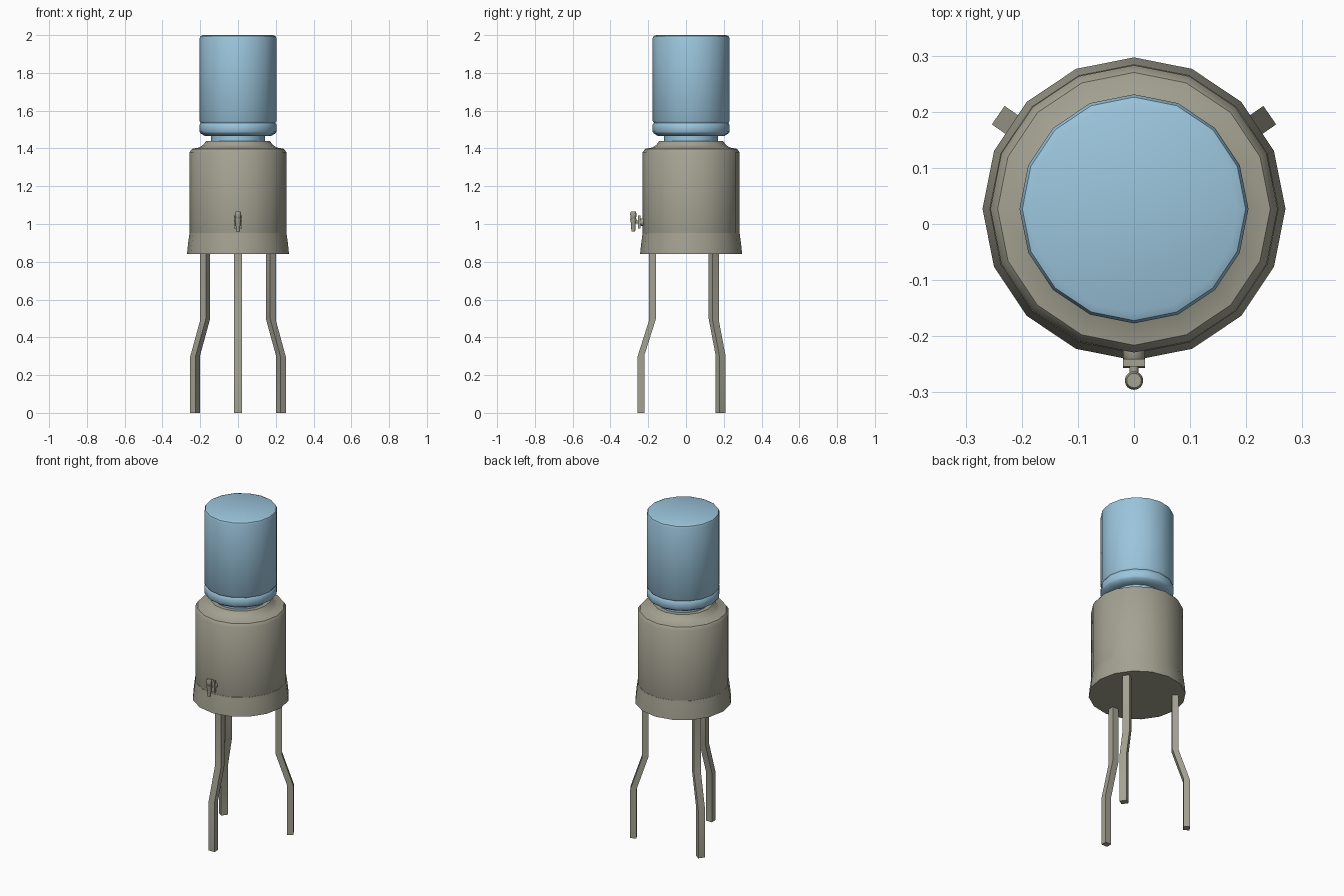
import bpy, bmesh
from math import sin, cos, pi, radians

if "Cube" in bpy.data.objects:
    bpy.data.objects.remove(bpy.data.objects["Cube"])

CY = 0.027  # y of the main vertical axis


def material(name, rgb):
    m = bpy.data.materials.new(name)
    m.diffuse_color = (*rgb, 1)
    m.use_nodes = True
    m.node_tree.nodes["Principled BSDF"].inputs["Base Color"].default_value = m.diffuse_color
    return m


METAL = material("warm_grey", (0.37, 0.36, 0.285))
BLUE = material("blue_plastic", (0.33, 0.56, 0.72))


def finish(bm, name, mat, angle=40):
    bmesh.ops.recalc_face_normals(bm, faces=bm.faces)
    me = bpy.data.meshes.new(name)
    bm.to_mesh(me)
    bm.free()
    ob = bpy.data.objects.new(name, me)
    bpy.context.collection.objects.link(ob)
    me.materials.append(mat)
    bpy.ops.object.select_all(action='DESELECT')
    ob.select_set(True)
    bpy.context.view_layer.objects.active = ob
    bpy.ops.object.shade_smooth_by_angle(angle=radians(angle))
    return ob


def loft(rings, name, mat):
    """Skin a stack of closed vertex rings and cap both ends."""
    bm = bmesh.new()
    rows = [[bm.verts.new(p) for p in ring] for ring in rings]
    n = len(rows[0])
    for a, b in zip(rows, rows[1:]):
        for i in range(n):
            j = (i + 1) % n
            bm.faces.new((a[i], a[j], b[j], b[i]))
    bm.faces.new(rows[0])
    bm.faces.new(rows[-1])
    return finish(bm, name, mat)


def lathe(name, profile, mat, y=CY, sides=16, lying=False):
    """Revolve (radius, height) points; lying turns the axis along y."""
    rings = []
    for r, h in profile:
        ring = []
        for i in range(sides):
            a = 2 * pi * i / sides
            u, v = r * cos(a), r * sin(a)
            ring.append((u, h, y + v) if lying else (u, y + v, h))
        rings.append(ring)
    return loft(rings, name, mat)


# Flared base ring
lathe("base_ring", [(0.27, 0.84), (0.264, 0.90), (0.259, 0.935), (0.257, 0.952),
                    (0.245, 0.954)], METAL)

# Dispenser body with stepped shoulder and collar
lathe("dispenser_body", [(0.245, 0.90), (0.256, 0.94), (0.256, 1.38), (0.243, 1.398),
                         (0.205, 1.405), (0.185, 1.418), (0.168, 1.44), (0.13, 1.44)], METAL)

# Upturned water bottle
lathe("water_bottle", [(0.143, 1.40), (0.143, 1.467), (0.178, 1.467), (0.198, 1.48),
                       (0.204, 1.488), (0.204, 1.525), (0.197, 1.535), (0.204, 1.546),
                       (0.204, 1.982), (0.199, 1.994), (0.185, 2.0)], BLUE)

# Three bent legs of rectangular bar
for name, deg, r_top, r_foot in (("front_leg", -90, 0.204, 0.266),
                                 ("right_leg", 34.6, 0.211, 0.276),
                                 ("left_leg", 145.4, 0.211, 0.276)):
    a = radians(deg)
    rings = []
    for r, z, slope in ((r_foot, 0, 0), (r_foot, 0.30, 0.003),
                        (r_top, 0.495, 0.003), (r_top, 0.86, 0)):
        ring = []
        for dr, dt in ((-1, -1), (1, -1), (1, 1), (-1, 1)):
            rad, t = r + dr * 0.018, dt * 0.02
            ring.append((rad * cos(a) - t * sin(a),
                         CY + rad * sin(a) + t * cos(a), z - dr * slope))
        rings.append(ring)
    loft(rings, name, METAL)

# Tap: wall fitting, stem, tapered spout with cap
lathe("tap_fitting", [(0.02, -0.22), (0.02, -0.238), (0.017, -0.242), (0.02, -0.246),
                      (0.02, -0.254)], METAL, y=1.01, sides=12, lying=True)
rows = [[(x * 0.02, y, 1.01 + z * 0.034) for x, z in ((-1, -1), (1, -1), (1, 1), (-1, 1))]
        for y in (-0.254, -0.241)]
loft(rows, "tap_plate", METAL)
lathe("tap_stem", [(0.008, -0.25), (0.008, -0.275)], METAL, y=1.01, sides=10, lying=True)
lathe("tap_spout", [(0.010, 0.96), (0.013, 1.005), (0.0165, 1.022), (0.0165, 1.028),
                    (0.013, 1.03), (0.0155, 1.035), (0.0165, 1.055), (0.013, 1.065)],
      METAL, y=-0.279)
